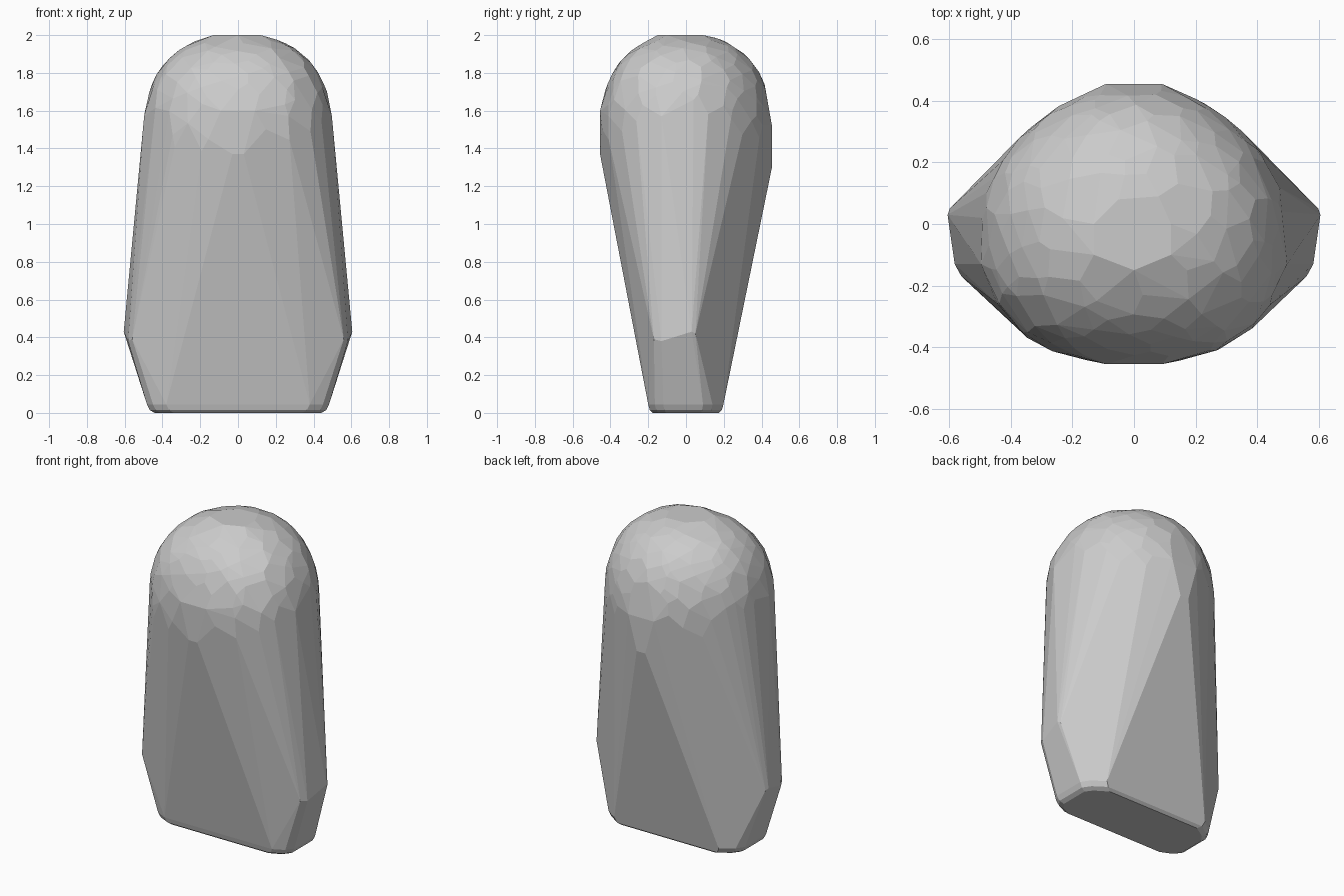
import bpy, bmesh, math, random

if "Cube" in bpy.data.objects:
    bpy.data.objects.remove(bpy.data.objects["Cube"])

random.seed(4)
bm = bmesh.new()
TOP, CENTRE = 2.0, 1.5


def add(points):
    for p in points:
        bm.verts.new(p)


def sgnpow(v, e):
    return math.copysign(abs(v) ** e, v)


# rounded dome: irregular points over a squared ellipsoid, boxier at the front
count = 240
for i in range(count):
    h = 1 - 1.25 * (i + 0.5) / count + random.uniform(-0.02, 0.02)
    h = min(h, 0.999)
    a = i * 2.39996 + random.uniform(-0.12, 0.12)
    r = math.sqrt(1 - h * h)
    r, h = r ** 0.86, sgnpow(h, 0.86)
    r *= 1 + (0.075 if math.sin(a) < 0 else -0.03) * math.sin(2 * a) ** 2
    z = CENTRE + 0.505 * h
    if z < TOP - 0.015:
        x, y = 0.497 * r * math.cos(a), 0.453 * r * math.sin(a)
        add([(max(-0.497, min(0.497, x)), max(-0.455, y), z)])

# flat crown and the flat front, back and side patches
add([(-0.13, -0.1, TOP), (-0.13, 0, TOP), (0, -0.15, TOP), (0.12, -0.1, TOP),
     (0.12, 0.0, TOP), (0.08, 0.09, TOP), (-0.05, 0.08, TOP)])
for s in (-1, 1):
    add([(s * 0.09, -0.455, 1.6), (s * 0.03, -0.455, 1.37),
         (s * 0.09, 0.455, 1.52), (s * 0.03, 0.455, 1.3),
         (s * 0.497, -0.13, 1.57), (s * 0.495, 0.02, 1.57)])

    # side hips near the bottom
    add([(s * 0.605, 0.03, 0.43), (s * 0.598, 0.05, 0.42),
         (s * 0.582, -0.13, 0.38), (s * 0.56, -0.17, 0.39)])

    # base with a small bevelled rim
    rim = [(0.38, -0.2), (0.45, -0.165), (0.482, -0.12),
           (0.482, 0.09), (0.45, 0.14), (0.37, 0.198)]
    add([(s * x, y, 0.045) for x, y in rim])
    add([(s * (x - 0.015), y * 0.96, 0.015) for x, y in rim])
    add([(s * (x - 0.04), y * 0.88, 0.0) for x, y in rim])

# wrap everything in one convex faceted skin
bmesh.ops.convex_hull(bm, input=bm.verts[:])
loose = [v for v in bm.verts if not v.link_faces]
bmesh.ops.delete(bm, geom=loose, context='VERTS')
bmesh.ops.dissolve_limit(bm, angle_limit=math.radians(4),
                         verts=bm.verts[:], edges=bm.edges[:])
bmesh.ops.recalc_face_normals(bm, faces=bm.faces[:])

mesh = bpy.data.meshes.new("domed_stone")
bm.to_mesh(mesh)
bm.free()
bpy.context.collection.objects.link(bpy.data.objects.new("domed_stone", mesh))
